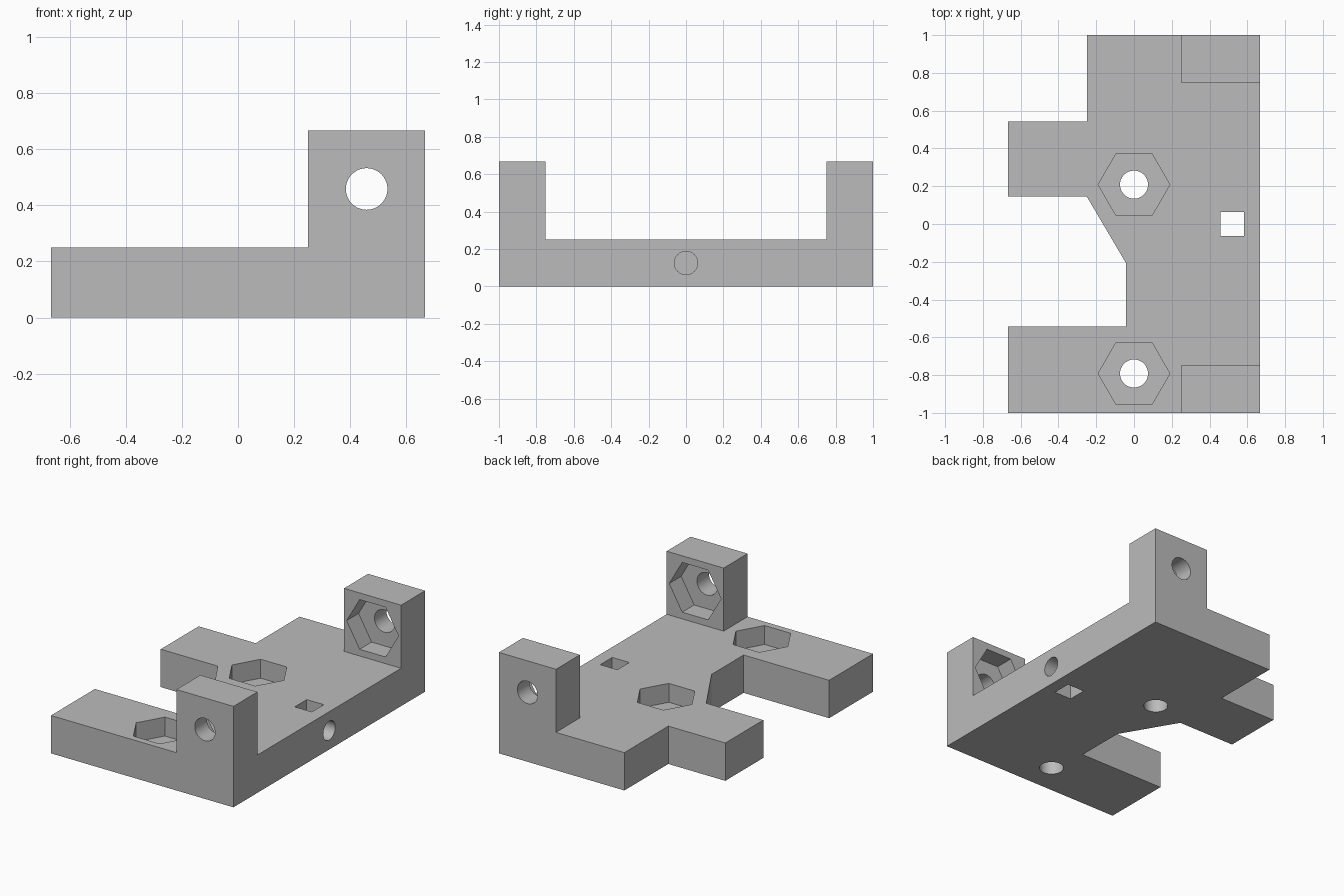
import bpy, bmesh, math
from mathutils import Matrix, Vector

cube = bpy.data.objects.get("Cube")
if cube:
    bpy.data.objects.remove(cube, do_unlink=True)

U = 1 / 24            # one design unit
PLATE_H, TOWER_H = 6, 16

grey = bpy.data.materials.new("plain grey")
grey.use_nodes = True
colour = (0.5, 0.5, 0.5, 1)
grey.diffuse_color = colour
grey.node_tree.nodes["Principled BSDF"].inputs["Base Color"].default_value = colour


def make_object(name, bm):
    bmesh.ops.recalc_face_normals(bm, faces=bm.faces)
    bmesh.ops.scale(bm, vec=(U, U, U), verts=bm.verts)
    mesh = bpy.data.meshes.new(name)
    bm.to_mesh(mesh)
    bm.free()
    mesh.materials.append(grey)
    obj = bpy.data.objects.new(name, mesh)
    bpy.context.collection.objects.link(obj)
    return obj


def extruded(name, outline, height):
    bm = bmesh.new()
    face = bm.faces.new([bm.verts.new((x, y, 0)) for x, y in outline])
    top = bmesh.ops.extrude_face_region(bm, geom=[face])["geom"]
    verts = [g for g in top if isinstance(g, bmesh.types.BMVert)]
    bmesh.ops.translate(bm, vec=(0, 0, height), verts=verts)
    return make_object(name, bm)


def box(name, low, high):
    low, high = Vector(low), Vector(high)
    bm = bmesh.new()
    mat = Matrix.Translation((low + high) / 2) @ Matrix.Diagonal((*(high - low), 1))
    bmesh.ops.create_cube(bm, size=1, matrix=mat)
    return make_object(name, bm)


def prism(name, start, end, radius, sides):
    """Regular prism between two points; a vertex lies on the local x axis."""
    start, end = Vector(start), Vector(end)
    axis = end - start
    turn = Matrix.Identity(4)
    if abs(axis.y) > 0:
        turn = Matrix.Rotation(math.pi / 2, 4, 'X')
    elif abs(axis.x) > 0:
        turn = Matrix.Rotation(math.pi / 2, 4, 'Y')
    # create_cone puts its first vertex on local y, so spin it onto x
    spin = Matrix.Rotation(math.pi / 2, 4, 'Z')
    bm = bmesh.new()
    bmesh.ops.create_cone(bm, cap_ends=True, segments=sides, radius1=radius,
                          radius2=radius, depth=axis.length)
    first = max(bm.verts, key=lambda v: v.co.x).co.x
    if first < radius * 0.999:
        bmesh.ops.transform(bm, matrix=spin, verts=bm.verts)
    bmesh.ops.transform(bm, matrix=Matrix.Translation((start + end) / 2) @ turn,
                        verts=bm.verts)
    return make_object(name, bm)


# Plan outline of the bracket, raised to tower height
bracket = extruded("bracket", [
    (-16, -24), (16, -24), (16, 24), (-6, 24), (-6, 13), (-16, 13),
    (-16, 3.5), (-6, 3.5), (-1, -5), (-1, -13), (-16, -13)], TOWER_H)

# Clear the space above the plate, leaving two corner towers
cutters = [
    box("plate_clearance", (-30, -30, PLATE_H), (6, 30, 30)),
    box("tower_gap", (0, -18, PLATE_H), (30, 18, 30)),
]

# Bolt holes and nut pockets in the plate
for y in (5, -19):
    cutters.append(prism("plate_hole", (0, y, -2), (0, y, 9), 1.78, 48))
    cutters.append(prism("plate_nut_pocket", (0, y, 3), (0, y, 9), 4.55, 6))

# Bolt holes and inward-facing nut pockets in the towers
for s in (-1, 1):
    cutters.append(prism("tower_hole", (11, s * 16, 11), (11, s * 26, 11), 1.78, 48))
    cutters.append(prism("tower_nut_pocket", (11, s * 15, 11), (11, s * 21, 11), 4.55, 6))

# Square nut slot and the side screw hole that crosses it
cutters.append(box("square_slot", (11, -1.5, -2), (14, 1.5, 9)))
cutters.append(prism("side_screw_hole", (6, 0, 3), (18, 0, 3), 1.5, 48))

bpy.context.view_layer.objects.active = bracket
for cutter in cutters:
    cutter.hide_render = True
    mod = bracket.modifiers.new(cutter.name, 'BOOLEAN')
    mod.operation = 'DIFFERENCE'
    mod.solver = 'EXACT'
    mod.object = cutter
    bpy.ops.object.modifier_apply(modifier=mod.name)
for cutter in cutters:
    bpy.data.objects.remove(cutter, do_unlink=True)

# Smooth bores, crisp edges
bpy.ops.object.select_all(action='DESELECT')
bracket.select_set(True)
bpy.ops.object.shade_smooth_by_angle(angle=math.radians(30))
